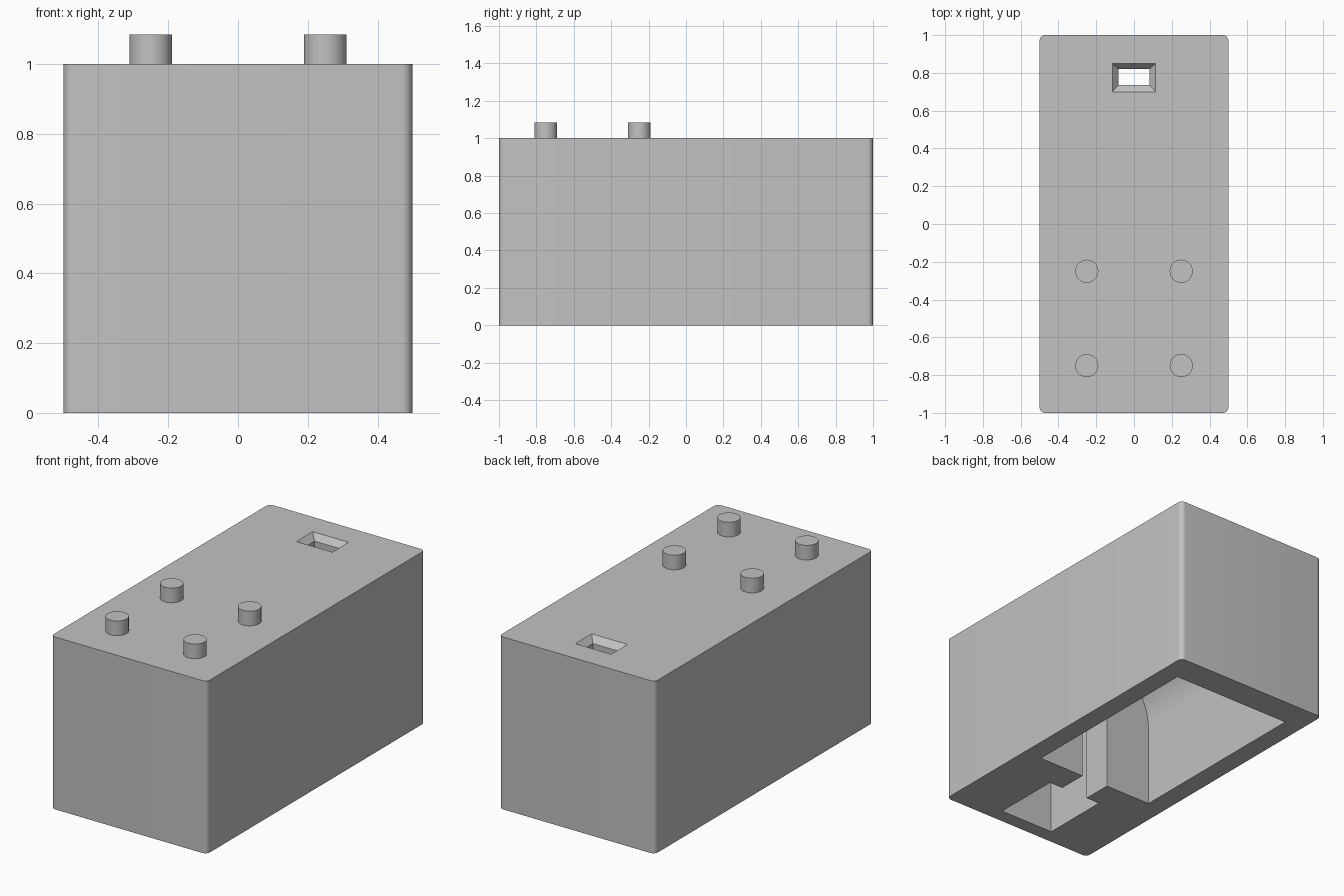
import bpy
import bmesh
from math import sin, cos, pi
from mathutils import Vector

if "Cube" in bpy.data.objects:
    bpy.data.objects.remove(bpy.data.objects["Cube"], do_unlink=True)

GREY = (0.54, 0.54, 0.54, 1)
grey = bpy.data.materials.new("plain_grey")
grey.use_nodes = True
grey.diffuse_color = GREY
grey.node_tree.nodes["Principled BSDF"].inputs["Base Color"].default_value = GREY


def loft(name, rings):
    """Closed solid through a list of matching rings of points."""
    bm = bmesh.new()
    loops = [[bm.verts.new(p) for p in ring] for ring in rings]
    for a, b in zip(loops, loops[1:]):
        for i in range(len(a)):
            j = (i + 1) % len(a)
            bm.faces.new((a[i], a[j], b[j], b[i]))
    bm.faces.new(loops[0])
    bm.faces.new(loops[-1])
    bmesh.ops.recalc_face_normals(bm, faces=bm.faces)
    mesh = bpy.data.meshes.new(name)
    bm.to_mesh(mesh)
    bm.free()
    mesh.materials.append(grey)
    obj = bpy.data.objects.new(name, mesh)
    bpy.context.collection.objects.link(obj)
    return obj


def at_z(points, z):
    return [Vector((x, y, z)) for x, y in points]


def rect(half_x, y0, y1):
    return [(-half_x, y0), (half_x, y0), (half_x, y1), (-half_x, y1)]


def arc(cx, cy, r, start, end, steps):
    angles = [start + (end - start) * i / steps for i in range(steps + 1)]
    return [(cx + r * cos(a), cy + r * sin(a)) for a in angles]


def smooth(obj):
    bpy.ops.object.select_all(action="DESELECT")
    obj.select_set(True)
    bpy.context.view_layer.objects.active = obj
    bpy.ops.object.shade_smooth_by_angle(angle=pi / 6)


# Block with rounded upright corners
R = 0.03
outline = []
for k, (sx, sy) in enumerate([(1, 1), (-1, 1), (-1, -1), (1, -1)]):
    outline += arc(sx * (0.5 - R), sy * (1 - R), R, k * pi / 2, (k + 1) * pi / 2, 8)
block = loft("block", [at_z(outline, 0), at_z(outline, 1)])

# Vaulted pocket, open below
W = 0.385
vault = [(W, -0.1)] + arc(0, 0.47, W, 0, pi, 48) + [(-W, -0.1)]
vault_cutter = loft("vault_cutter", [[Vector((x, y, z)) for x, z in vault]
                                     for y in (-0.335, 0.83)])

# Narrow neck leading to a small square pocket
half = [(0.175, -0.915), (0.175, -0.508), (0.087, -0.508), (0.087, -0.2)]
keyhole = half + [(-x, y) for x, y in reversed(half)]
keyhole_cutter = loft("keyhole_cutter", [at_z(keyhole, -0.1), at_z(keyhole, 0.84)])

# Slot in the top with a sloped rim
slot_cutter = loft("slot_cutter", [
    at_z(rect(0.115, 0.7, 0.85), 1.05),
    at_z(rect(0.115, 0.7, 0.85), 1.0),
    at_z(rect(0.083, 0.735, 0.82), 0.965),
    at_z(rect(0.083, 0.735, 0.82), 0.7)])

# Cut the pockets and slot, then drop the cutters
cutters = [vault_cutter, keyhole_cutter, slot_cutter]
for cutter in cutters:
    cutter.hide_render = True
    cut = block.modifiers.new(cutter.name, "BOOLEAN")
    cut.operation = "DIFFERENCE"
    cut.solver = "EXACT"
    cut.object = cutter
deps = bpy.context.evaluated_depsgraph_get()
carved = bpy.data.meshes.new_from_object(block.evaluated_get(deps))
block.modifiers.clear()
block.data = carved
for cutter in cutters:
    bpy.data.objects.remove(cutter, do_unlink=True)
smooth(block)

# Four round studs on top
circle = arc(0, 0, 0.061, 0, 2 * pi, 40)[:-1]
for side, x in (("right", -0.25), ("left", 0.25)):
    for end, y in (("front", -0.75), ("rear", -0.25)):
        stud = loft(f"stud_{end}_{side}", [at_z(circle, 0), at_z(circle, 0.085)])
        stud.location = (x, y, 1)
        smooth(stud)
